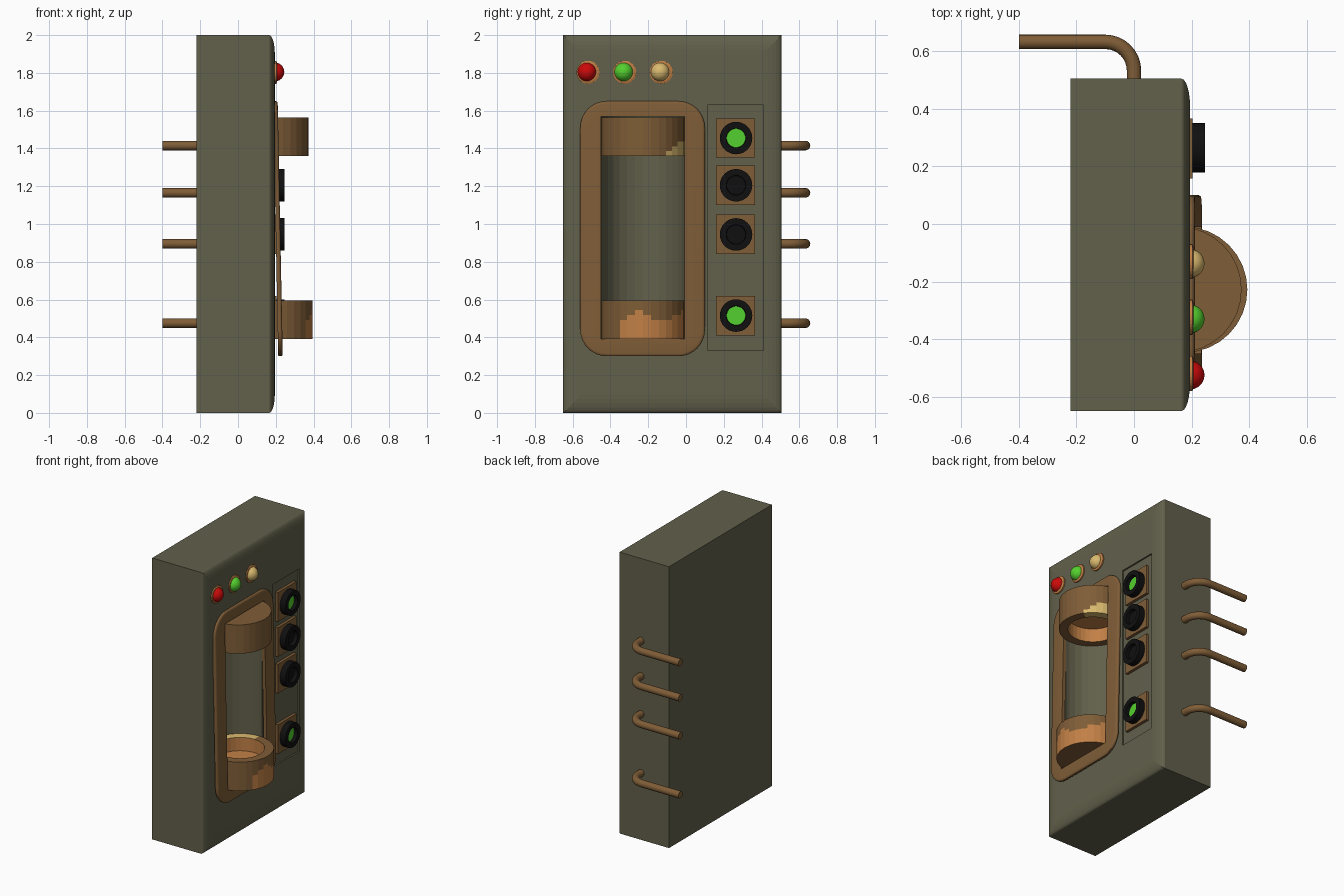
import bpy, bmesh, math
from mathutils import Vector

if "Cube" in bpy.data.objects:
    bpy.data.objects.remove(bpy.data.objects["Cube"])


def material(name, hexcol):
    m = bpy.data.materials.new(name)
    c = [int(hexcol[i:i + 2], 16) / 255 for i in (0, 2, 4)]
    m.diffuse_color = [v / 12.92 if v <= 0.04045 else ((v + 0.055) / 1.055) ** 2.4 for v in c] + [1]
    m.use_nodes = True
    m.node_tree.nodes["Principled BSDF"].inputs["Base Color"].default_value = m.diffuse_color
    return m


OLIVE = material("olive metal", "62604b")
BROWN = material("brown bronze", "7f5d37")
ORANGE = material("bright copper", "c18046")
TAN = material("pale brass", "d9b96e")
BLACK = material("black rubber", "101010")
GREEN = material("green", "54d02e")
RED = material("red", "cc0a0a")


def loft(name, loops, mats, rule=None, ring=False, smooth=None):
    """Skin a stack of equal point loops; cap the ends, or join them if ring."""
    bm = bmesh.new()
    rows = [[bm.verts.new(p) for p in loop] for loop in loops]
    n = len(rows[0])
    pairs = list(zip(rows, rows[1:]))
    if ring:
        pairs.append((rows[-1], rows[0]))
    for a, b in pairs:
        for i in range(n):
            j = (i + 1) % n
            bm.faces.new((a[i], a[j], b[j], b[i]))
    if not ring:
        bm.faces.new(rows[0])
        bm.faces.new(rows[-1])
    bmesh.ops.recalc_face_normals(bm, faces=bm.faces)
    if rule:
        for f in bm.faces:
            f.material_index = rule(f.calc_center_median(), f.normal)
    me = bpy.data.meshes.new(name)
    bm.to_mesh(me)
    bm.free()
    for m in mats:
        me.materials.append(m)
    ob = bpy.data.objects.new(name, me)
    bpy.context.collection.objects.link(ob)
    if smooth:
        bpy.ops.object.select_all(action='DESELECT')
        ob.select_set(True)
        bpy.context.view_layer.objects.active = ob
        bpy.ops.object.shade_smooth_by_angle(angle=math.radians(smooth))
    return ob


def rect(x, y0, y1, z0, z1):
    return [(x, y0, z0), (x, y1, z0), (x, y1, z1), (x, y0, z1)]


def round_rect(x, y0, y1, z0, z1, r, tilt=0.0, seg=8):
    pts = []
    for cy, cz, a0 in ((y1 - r, z1 - r, 0), (y0 + r, z1 - r, 90), (y0 + r, z0 + r, 180), (y1 - r, z0 + r, 270)):
        for k in range(seg + 1):
            a = math.radians(a0 + 90 * k / seg)
            z = cz + r * math.sin(a)
            pts.append((x + tilt * (1.65 - z), cy + r * math.cos(a), z))
    return pts


def circle(c, r, u, v, n):
    c, u, v = Vector(c), Vector(u), Vector(v)
    return [c + r * (math.cos(t) * u + math.sin(t) * v) for t in (2 * math.pi * k / n for k in range(n))]


def lathe_x(name, y, z, profile, mats, n=32, **kw):
    return loft(name, [circle((x, y, z), r, (0, 1, 0), (0, 0, 1), n) for r, x in profile], mats, **kw)


def lathe_z(name, x, y, profile, mats, n=32, **kw):
    return loft(name, [circle((x, y, z), r, (1, 0, 0), (0, 1, 0), n) for r, z in profile], mats, **kw)


# housing: box with a softly rounded front
loops = [rect(-0.22, -0.65, 0.505, 0, 2)]
for k in range(7):
    a = math.pi / 2 * k / 6
    i = 0.1 * (1 - math.cos(a))
    loops.append(rect(0.165 + 0.03 * math.sin(a), -0.65 + i, 0.505 - i, i, 2 - i))
body = loft("housing", loops, [OLIVE])

# tube recess and shallow button panel cut into the housing
CY = -0.228
cutters = [
    lathe_z("recess_cutter", 0.165, CY, [(0.222, 0.385), (0.222, 1.572)], [OLIVE]),
    loft("panel_cutter", [rect(0.184, 0.115, 0.41, 0.33, 1.63), rect(0.3, 0.115, 0.41, 0.33, 1.63)], [OLIVE]),
]
bpy.context.view_layer.objects.active = body
for c in cutters:
    c.hide_render = True
    mod = body.modifiers.new("cut", 'BOOLEAN')
    mod.operation = 'DIFFERENCE'
    mod.solver = 'EXACT'
    mod.object = c
    bpy.ops.object.modifier_apply(modifier=mod.name)
    bpy.data.objects.remove(c)

# tilted surround frame of the tube
T = 0.02
outer, inner = (-0.56, 0.1, 0.3, 1.65), (-0.45, -0.008, 0.39, 1.57)


def frame_loop(x, box, d, r):
    return round_rect(x, box[0] + d, box[1] - d, box[2] + d, box[3] - d, r, T)


loft("tube_frame", [
    frame_loop(0.186, outer, 0.004, 0.136),
    frame_loop(0.192, outer, 0, 0.14),
    frame_loop(0.202, outer, 0, 0.14),
    frame_loop(0.208, outer, 0.005, 0.135),
    frame_loop(0.210, outer, 0.014, 0.126),
    frame_loop(0.210, inner, 0, 0.004),
    frame_loop(0.186, inner, 0, 0.004)], [BROWN], ring=True, smooth=40)


# hollow end cups of the tube, with bright worn patches
def lower_patch(c, n):
    if n.z > 0.9 and c.z > 0.55:
        return 2 if c.x < 0.17 else 0
    if math.hypot(c.x - 0.175, c.y - CY) < 0.17 and c.z > 0.45:
        return 1
    return 1 if c.x > 0.2 and c.y > -0.36 and c.z < 0.51 + 0.03 * math.cos(c.y * 26) else 0


def upper_patch(c, n):
    if math.hypot(c.x - 0.155, c.y - CY) < 0.165:
        return 1 if c.z < 1.5 else 0
    return 2 if c.x > 0.17 and c.y > -0.11 and c.z < 1.38 + (c.y + 0.11) * 0.6 else 0


R = 0.219
hs = [0.39 + 0.205 * k / 8 for k in range(9)]
lathe_z("lower_cup", 0.175, CY, [(R, h) for h in hs] + [(0.16, 0.595), (0.16, 0.50)],
        [BROWN, ORANGE, TAN], rule=lower_patch)
hs = [1.565 - 0.205 * k / 8 for k in range(9)]
lathe_z("upper_cup", 0.155, CY, [(R, h) for h in hs] + [(0.16, 1.36), (0.16, 1.455)],
        [BROWN, ORANGE, TAN], rule=upper_patch)

# buttons on square plates, two of them lit, each with a pipe on the side
buttons = [(1.455, 1.415, GREEN), (1.205, 1.165, BLACK), (0.945, 0.895, BLACK), (0.515, 0.475, GREEN)]
for i, (z, pipe_z, lens) in enumerate(buttons, 1):
    h = 0.104
    loft(f"button_plate_{i}", [rect(0.18, 0.262 - h, 0.262 + h, z - h, z + h),
                               rect(0.204, 0.262 - h, 0.262 + h, z - h, z + h)], [BROWN])
    lathe_x(f"button_{i}", 0.265, z, [(0.086, 0.19), (0.086, 0.247), (0.052, 0.247), (0.05, 0.222)],
            [BLACK, lens], smooth=30,
            rule=lambda c, n, z=z: int(n.x > 0.9 and math.hypot(c.y - 0.265, c.z - z) < 0.01))
    path = [(-0.4, 0.633, -1, 0)]
    for k in range(9):
        a = math.pi / 2 * k / 8
        path.append((-0.1 + 0.1 * math.sin(a), 0.533 + 0.1 * math.cos(a), -math.cos(a), math.sin(a)))
    path.append((0, 0.47, 0, 1))
    loft(f"side_pipe_{i}", [circle((x, y, pipe_z), 0.025, (-ty, tx, 0), (0, 0, 1), 16)
                            for x, y, tx, ty in path], [BROWN], smooth=40)

# indicator lamps with collars
for name, y, m in (("red", -0.525, RED), ("green", -0.33, GREEN), ("amber", -0.137, TAN)):
    lathe_x(f"{name}_lamp_collar", y + 0.006, 1.803, [(0.061, 0.18), (0.061, 0.203), (0.05, 0.207)], [ORANGE])
    dome = [(0.05 * math.cos(a), 0.195 + 0.05 * math.sin(a))
            for a in (math.radians(d) for d in (-20, 0, 15, 30, 45, 60, 75, 87))]
    lathe_x(f"{name}_lamp", y, 1.805, dome, [m], n=24, smooth=40)
